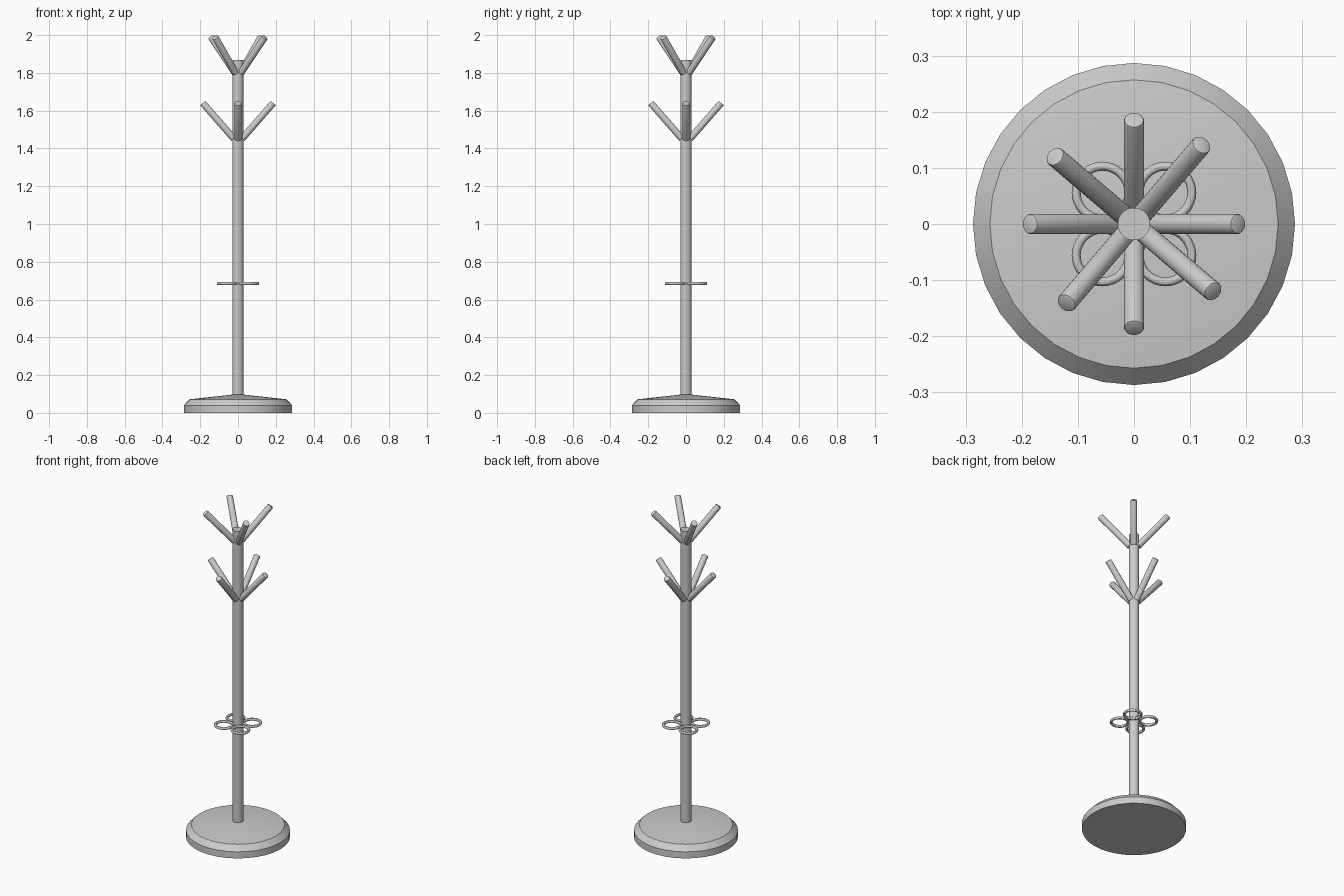
import bpy, bmesh, math
from mathutils import Vector, Matrix

if "Cube" in bpy.data.objects:
    bpy.data.objects.remove(bpy.data.objects["Cube"])


def lathe(name, profile, sides, matrix=Matrix()):
    """Spin an (r, z) profile around z, closing the ends on the axis."""
    bm = bmesh.new()
    verts = [bm.verts.new((r, 0, z)) for r, z in profile]
    edges = [bm.edges.new(p) for p in zip(verts, verts[1:])]
    bmesh.ops.spin(bm, geom=verts + edges, cent=(0, 0, 0), axis=(0, 0, 1),
                   angle=math.tau, steps=sides, use_duplicate=False)
    bmesh.ops.remove_doubles(bm, verts=bm.verts, dist=1e-5)
    bmesh.ops.recalc_face_normals(bm, faces=bm.faces)
    mesh = bpy.data.meshes.new(name)
    bm.to_mesh(mesh)
    bm.free()
    obj = bpy.data.objects.new(name, mesh)
    bpy.context.collection.objects.link(obj)
    obj.matrix_world = matrix
    smooth(obj)
    return obj


def smooth(obj):
    bpy.ops.object.select_all(action='DESELECT')
    obj.select_set(True)
    bpy.context.view_layer.objects.active = obj
    bpy.ops.object.shade_smooth_by_angle(angle=math.radians(30))


# Weighted base with a chamfered rim and shallow conical top
lathe("base", [(0, 0), (0.287, 0), (0.287, 0.04), (0.257, 0.072), (0, 0.1)], 32)

# Central pole
lathe("pole", [(0, 0.06), (0.029, 0.06), (0.029, 1.868), (0, 1.868)], 32)

# Two tiers of slanted pegs, the upper tier turned between the lower ones
R = 0.018
start, end = Vector((0.022, 0, 1.452)), Vector((0.186, 0, 1.64))
axis = end - start
L = axis.length
peg = [(0, 0), (R, 0), (R, L - 0.004), (R - 0.0012, L - 0.0012), (R - 0.004, L), (0, L)]
tilt = axis.to_track_quat('Z', 'Y').to_matrix().to_4x4()
for tier, lift, turn in (("lower", 0, 0), ("upper", 0.349, 49.5)):
    for i in range(4):
        spin = Matrix.Rotation(math.radians(turn + 90 * i), 4, 'Z')
        place = Matrix.Translation(start + Vector((0, 0, lift)))
        lathe(f"{tier}_peg_{i + 1}", peg, 24, spin @ place @ tilt)

# Four umbrella rings around the pole
for i, (sx, sy) in enumerate(((1, 1), (-1, 1), (-1, -1), (1, -1))):
    bpy.ops.mesh.primitive_torus_add(
        location=(0.056 * sx, 0.056 * sy, 0.685), major_radius=0.047,
        minor_radius=0.008, major_segments=32, minor_segments=12)
    ring = bpy.context.object
    ring.name = f"umbrella_ring_{i + 1}"
    smooth(ring)
